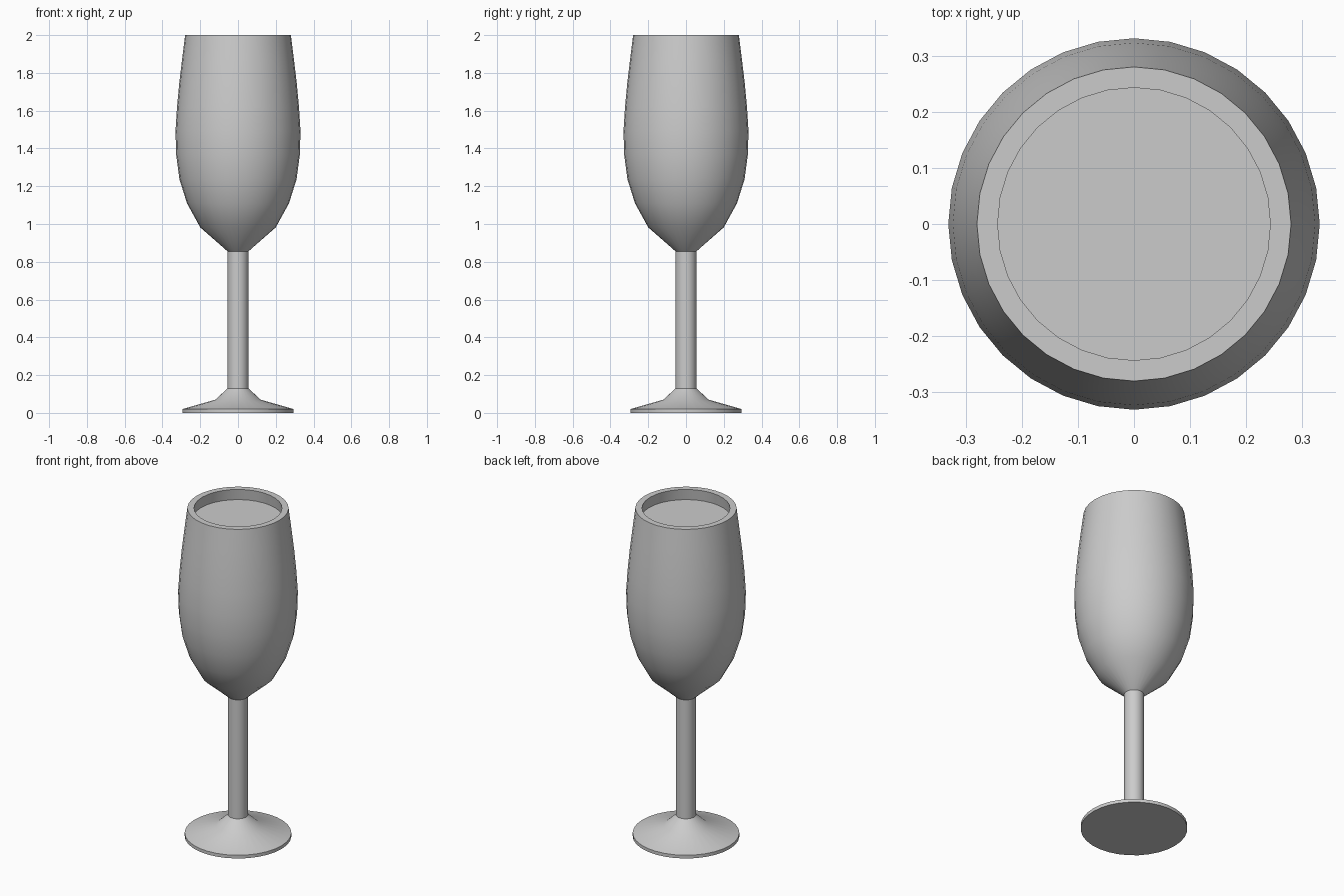
import bpy, bmesh, math

if "Cube" in bpy.data.objects:
    bpy.data.objects.remove(bpy.data.objects["Cube"])

SIDES = 32


def lathe(name, profile):
    """Spin an (r, z) profile round z; points with r = 0 become poles."""
    bm = bmesh.new()
    rings = []
    for r, z in profile:
        if r == 0:
            rings.append([bm.verts.new((0, 0, z))] * SIDES)
        else:
            rings.append([bm.verts.new((r * math.cos(2 * math.pi * i / SIDES),
                                        r * math.sin(2 * math.pi * i / SIDES), z))
                          for i in range(SIDES)])
    for a, b in zip(rings, rings[1:]):
        for i in range(SIDES):
            j = (i + 1) % SIDES
            bm.faces.new(list(dict.fromkeys((a[i], a[j], b[j], b[i]))))
    bmesh.ops.recalc_face_normals(bm, faces=bm.faces)
    mesh = bpy.data.meshes.new(name)
    bm.to_mesh(mesh)
    bm.free()
    obj = bpy.data.objects.new(name, mesh)
    bpy.context.collection.objects.link(obj)
    bpy.ops.object.select_all(action='DESELECT')
    obj.select_set(True)
    bpy.context.view_layer.objects.active = obj
    bpy.ops.object.shade_smooth_by_angle(angle=math.radians(32))
    return obj


# Glass: foot, stem and the outside of the bowl
bowl_radii = [0.055, 0.2, 0.27, 0.31, 0.327, 0.331, 0.323, 0.311, 0.296, 0.28]
z0, z1 = 0.855, 2.0
step = (z1 - z0) / (len(bowl_radii) - 1)
bowl = [(r, z0 + i * step) for i, r in enumerate(bowl_radii)]
foot = [(0, 0), (0.295, 0), (0.295, 0.02), (0.12, 0.07), (0.055, 0.13)]

# Inside of the bowl, a wall thickness in from the outside
wall = 0.037
inner = [(r - wall, z) for r, z in bowl[2:]]
inner = [(0, 0.94), (0.14, 1.0)] + inner
lathe("wine_glass", foot + bowl + inner[::-1])

# Drink filling the bowl to just under the rim
level = 1.935
gap = 0.001
drink = [(max(r - gap, 0), z + gap) for r, z in inner[:-1]]
lathe("drink", drink + [(0.25, level), (0, level)])
